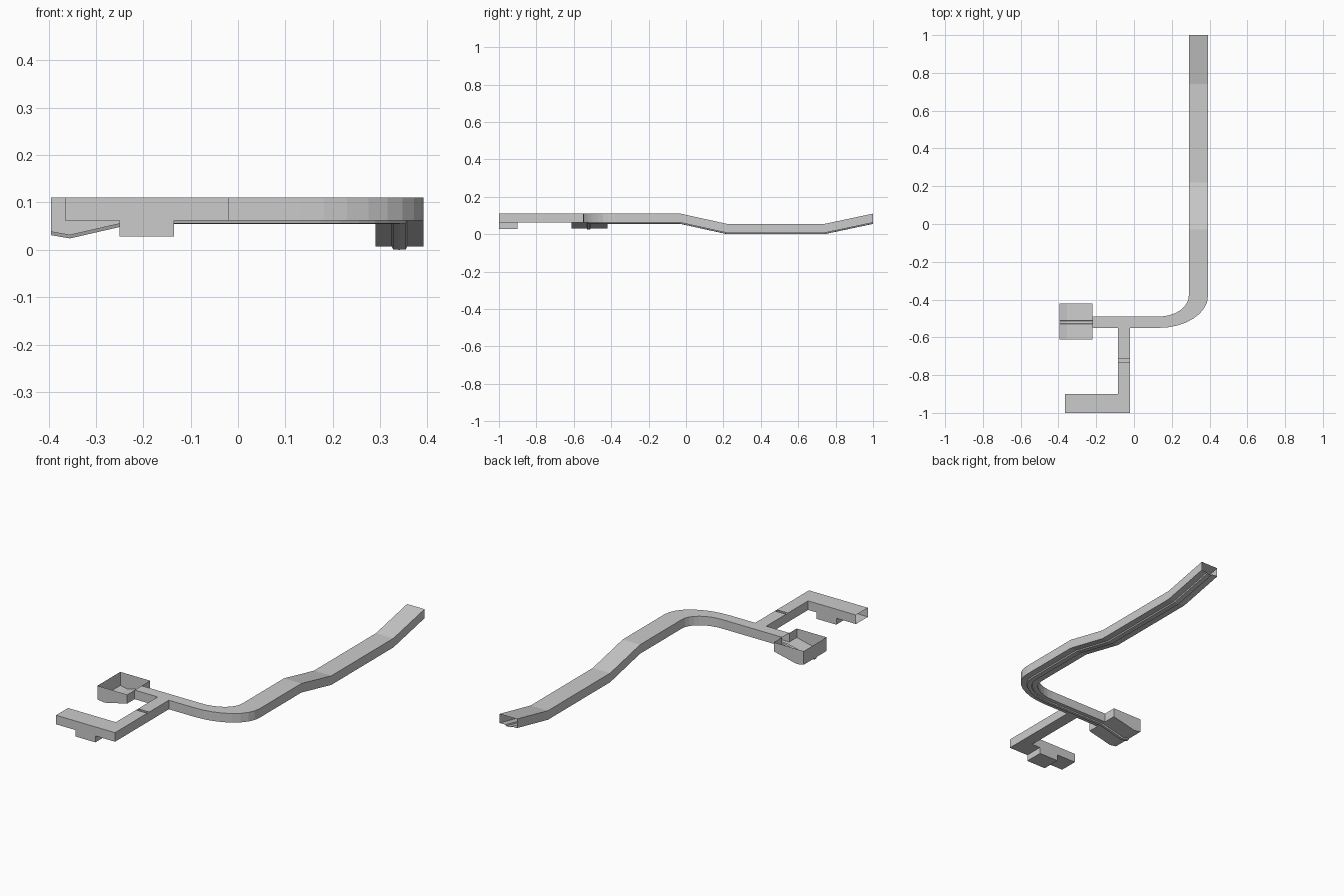
import bpy
import bmesh
import math

if "Cube" in bpy.data.objects:
    bpy.data.objects.remove(bpy.data.objects["Cube"])

TOP, FLOOR, GROOVE = 0.11, 0.062, 0.055


def finish(name, bm):
    bmesh.ops.remove_doubles(bm, verts=bm.verts, dist=1e-5)
    bmesh.ops.recalc_face_normals(bm, faces=bm.faces)
    mesh = bpy.data.meshes.new(name)
    bm.to_mesh(mesh)
    bm.free()
    obj = bpy.data.objects.new(name, mesh)
    bpy.context.collection.objects.link(obj)
    return obj


def face(bm, pts):
    bm.faces.new([bm.verts.new(p) for p in pts])


def skin(bm, rows, closed, skip=()):
    """Join matching cross-sections with quads, leaving out (row, side) pairs."""
    n = len(rows[0])
    for r, (a, b) in enumerate(zip(rows, rows[1:])):
        for s in range(n if closed else n - 1):
            if (r, s) not in skip:
                e = (s + 1) % n
                face(bm, [a[s], a[e], b[e], b[s]])


# Tunnel cross-section: (fraction across from inner to outer side, height)
section = [(0, TOP), (0, FLOOR), (0.34, FLOOR), (0.37, GROOVE + 0.001), (0.5, GROOVE),
           (0.63, GROOVE + 0.001), (0.66, FLOOR), (1, FLOOR), (1, TOP)]

# Main tunnel: straight, elliptical bend, then dipping run
rows = []
for x in (-0.22, -0.085, -0.02):
    rows.append([(x, -0.49 - 0.06 * t, z) for t, z in section])
STEPS = 8
for i in range(STEPS + 1):
    a = math.pi / 2 * i / STEPS
    rows.append([(0.13 + (0.16 + 0.102 * t) * math.sin(a),
                  -0.38 - (0.11 + 0.06 * t) * math.cos(a), z) for t, z in section])
for y, drop in ((-0.03, 0), (0.22, GROOVE), (0.74, GROOVE), (1.0, 0)):
    rows.append([(0.29 + 0.102 * t, y, z - drop) for t, z in section])
bm = bmesh.new()
skin(bm, rows, True, skip={(1, 7)})     # doorway into the side passage
finish("main_tunnel", bm)

# Open-topped basin with the groove running up its sloping floor
def basin_row(x, side, groove):
    return [(x, -0.42, TOP), (x, -0.42, side), (x, -0.51, side), (x, -0.513, groove),
            (x, -0.527, groove), (x, -0.53, side), (x, -0.612, side), (x, -0.612, TOP)]


bm = bmesh.new()
back = basin_row(-0.395, 0.038, 0.031)
skin(bm, [back, basin_row(-0.355, 0.031, 0.024), basin_row(-0.22, FLOOR, GROOVE)], False)
face(bm, back)
for y0, y1 in ((-0.42, -0.49), (-0.55, -0.612)):
    face(bm, [(-0.22, y0, FLOOR), (-0.22, y1, FLOOR), (-0.22, y1, TOP), (-0.22, y0, TOP)])
finish("basin", bm)


# Side passage and end room, with a slit in the ceiling and a sunken pit
def slab(bm, x0, x1, y0, y1, z):
    face(bm, [(x0, y0, z), (x1, y0, z), (x1, y1, z), (x0, y1, z)])


def wall(bm, p, q, z0, z1):
    face(bm, [(*p, z0), (*q, z0), (*q, z1), (*p, z1)])


bm = bmesh.new()
outline = [(-0.02, -0.55), (-0.02, -1), (-0.365, -1)]
inside = [(-0.365, -0.9), (-0.085, -0.9), (-0.085, -0.55)]
for line in (outline, inside):
    for p, q in zip(line, line[1:]):
        wall(bm, p, q, FLOOR, TOP)
slab(bm, -0.085, -0.02, -0.715, -0.55, TOP)
slab(bm, -0.085, -0.02, -0.9, -0.73, TOP)
slab(bm, -0.365, -0.085, -1, -0.9, TOP)
slab(bm, -0.085, -0.02, -1, -0.9, TOP)
slab(bm, -0.085, -0.02, -0.9, -0.55, FLOOR)
slab(bm, -0.365, -0.25, -1, -0.9, FLOOR)
slab(bm, -0.135, -0.085, -1, -0.9, FLOOR)
slab(bm, -0.085, -0.02, -1, -0.9, FLOOR)
pit = [(-0.25, -1), (-0.135, -1), (-0.135, -0.9), (-0.25, -0.9)]
for p, q in zip(pit, pit[1:] + pit[:1]):
    wall(bm, p, q, 0.028, FLOOR)
slab(bm, -0.25, -0.135, -1, -0.9, 0.028)
finish("side_passage", bm)
